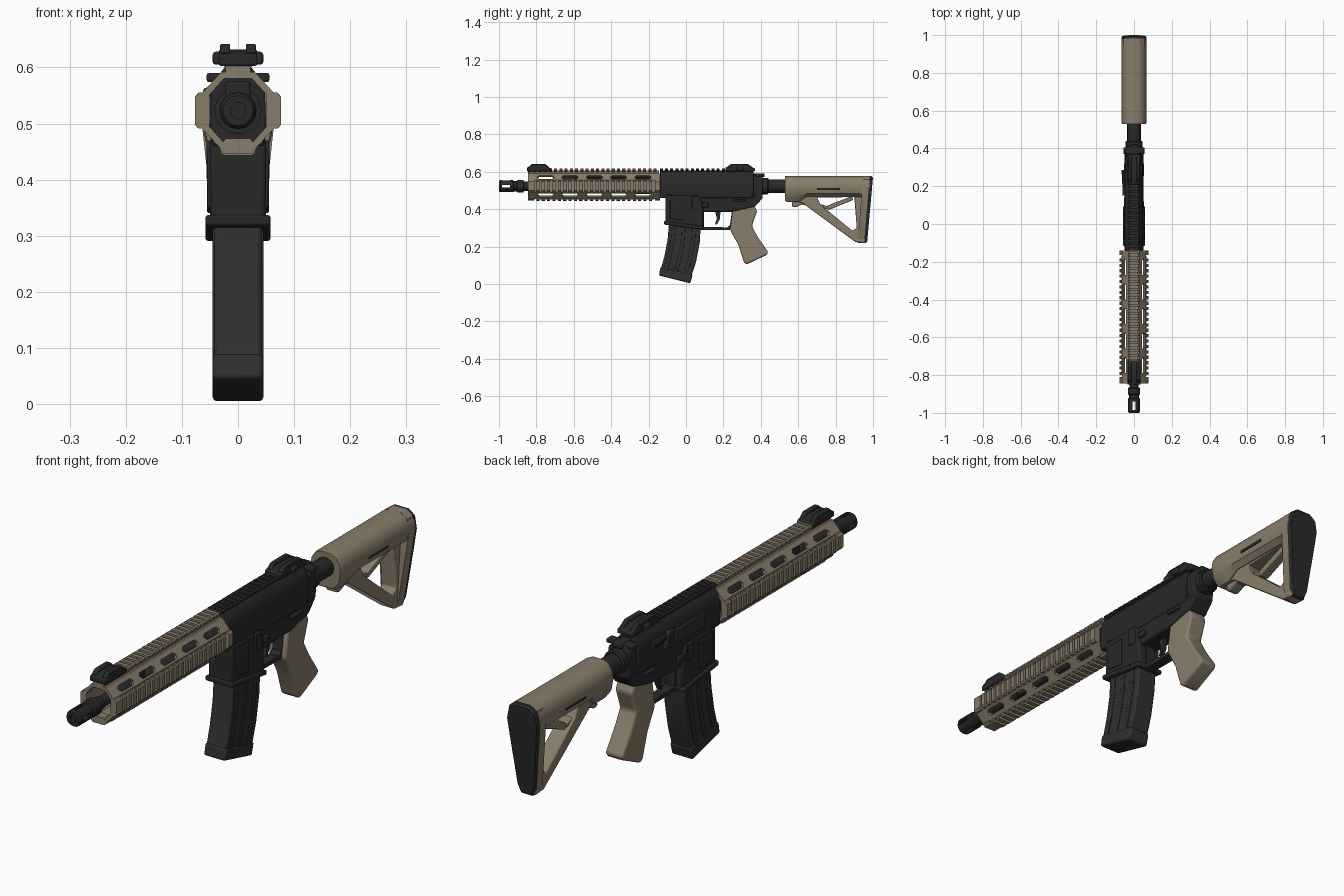
import bpy, bmesh
from math import sin, cos, pi, radians
from mathutils import Vector

if "Cube" in bpy.data.objects:
    bpy.data.objects.remove(bpy.data.objects["Cube"], do_unlink=True)

AXIS = 0.523  # bore height
made = []


def material(name, rgb):
    m = bpy.data.materials.new(name)
    m.use_nodes = True
    m.diffuse_color = (*rgb, 1)
    bsdf = m.node_tree.nodes["Principled BSDF"]
    bsdf.inputs["Base Color"].default_value = (*rgb, 1)
    bsdf.inputs["Roughness"].default_value = 0.7
    return m


TAN = material("tan polymer", (0.25, 0.205, 0.145))
BLACK = material("black metal", (0.022, 0.022, 0.023))
GREY = material("dark polymer", (0.029, 0.029, 0.03))


def solid(name, parts, mat, bevel=0, cyclic=False, segments=2):
    """Skin each list of rings into a closed solid."""
    bm = bmesh.new()
    for rings in parts:
        loops = [[bm.verts.new(p) for p in r] for r in rings]
        n = len(loops[0])
        pairs = list(zip(loops, loops[1:]))
        if cyclic:
            pairs.append((loops[-1], loops[0]))
        else:
            bm.faces.new(loops[0])
            bm.faces.new(loops[-1])
        for a, b in pairs:
            for i in range(n):
                j = (i + 1) % n
                bm.faces.new((a[i], a[j], b[j], b[i]))
    bmesh.ops.recalc_face_normals(bm, faces=bm.faces)
    me = bpy.data.meshes.new(name)
    bm.to_mesh(me)
    bm.free()
    me.materials.append(mat)
    ob = bpy.data.objects.new(name, me)
    bpy.context.collection.objects.link(ob)
    if bevel:
        mod = ob.modifiers.new("bevel", "BEVEL")
        mod.width, mod.segments, mod.angle_limit = bevel, segments, radians(35)
    made.append(ob)
    return ob


def side(poly, x0, x1):  # (y, z) outline across x
    return [[(x, y, z) for y, z in poly] for x in (x0, x1)]


def along(poly, y0, y1):  # (x, z) outline along y
    return [[(x, y, z) for x, z in poly] for y in (y0, y1)]


def box(x0, x1, y0, y1, z0, z1):
    return side([(y0, z0), (y1, z0), (y1, z1), (y0, z1)], x0, x1)


def both(half):  # right-hand outline, top to bottom, mirrored to a full one
    return half + [(-x, z) for x, z in reversed(half)]


def frame(name, outer, inner, w, mat, bevel=0):
    a, b = side(outer, -w, w)
    c, d = side(inner, -w, w)
    return solid(name, [[a, b, d, c]], mat, bevel, cyclic=True)


def lathe(name, prof, mat, n=16, z=AXIS):
    rings = [[(r * sin(2 * pi * i / n), y, z + r * cos(2 * pi * i / n)) for i in range(n)]
             for y, r in prof]
    return solid(name, [rings], mat)


def turned(pts, a):  # (u, v) outline turned about the bore
    return [(u * cos(a) + v * sin(a), AXIS - u * sin(a) + v * cos(a)) for u, v in pts]


def cut(ob, parts):
    tool = solid("cutter", parts, BLACK)
    tool.hide_render = True
    mod = ob.modifiers.new("cut", "BOOLEAN")
    mod.operation, mod.solver, mod.object = "DIFFERENCE", "EXACT", tool
    bpy.context.view_layer.update()
    ob.data = bpy.data.meshes.new_from_object(ob.evaluated_get(bpy.context.evaluated_depsgraph_get()))
    ob.modifiers.clear()
    made.remove(tool)
    bpy.data.objects.remove(tool, do_unlink=True)


def rail(name, y0, y1, a, v0, v1, mat, pitch=0.028):
    """Toothed accessory rail facing angle a."""
    mid = v1 - 0.012
    parts = [along(turned([(-.022, v0), (-.022, mid + .002), (.022, mid + .002), (.022, v0)], a), y0, y1)]
    tooth = turned([(-.022, mid - .006), (-.031, mid), (-.031, v1 - .005), (-.024, v1),
                    (.024, v1), (.031, v1 - .005), (.031, mid), (.022, mid - .006)], a)
    n = round((y1 - y0) / pitch)
    step = (y1 - y0) / n
    for i in range(n):
        parts.append(along(tooth, y0 + i * step, y0 + i * step + step * 0.58))
    return solid(name, parts, mat)


# Handguard: open eight-sided tube with slots in its diagonal walls
def octagon(d):
    return both([(.03 - d * .4, .592 - d), (.063 - d, .556 - d * .4),
                 (.063 - d, .49 + d * .4), (.03 - d * .4, .454 + d)])


o0, o1 = along(octagon(0), -.845, -.14)
i0, i1 = along(octagon(.012), -.845, -.14)
handguard = solid("handguard", [[o0, o1, i1, i0]], TAN, cyclic=True)
slots = []
for k in range(5):
    y = -.75 + .13 * k
    plan = [(-.012, -.036), (0, -.046), (.012, -.036), (.012, .036), (0, .046), (-.012, .036)]
    for q in range(4):
        a = radians(46 if q % 2 == 0 else -46) + (pi if q > 1 else 0)
        rings = []
        for v in (.04, .09):
            rings.append([(p[0], y + dy, p[1]) for u, dy in plan for p in turned([(u, v)], a)])
        slots.append(rings)
cut(handguard, slots)
rail("top_handguard_rail", -.845, -.145, 0, .06, .095, TAN)
rail("left_handguard_rail", -.80, -.17, pi / 2, .058, .077, TAN)
rail("right_handguard_rail", -.80, -.17, -pi / 2, .058, .077, TAN)
rail("bottom_handguard_rail", -.80, -.17, pi, .062, .08, TAN)
lug = [(-.022, .05), (-.032, .062), (-.032, .07), (-.024, .077), (.024, .077), (.032, .07), (.032, .062), (.022, .05)]
solid("handguard_end_lugs", [along(turned(lug, a), *ys) for a in (pi / 2, -pi / 2, pi)
                             for ys in ((-.845, -.81), (-.165, -.14))], TAN)

# Barrel and slotted muzzle device
lathe("barrel", [(-.93, .021), (-.5, .021), (-.48, .026), (-.13, .026)], BLACK)
lathe("barrel_nut", [(-.27, .042), (-.13, .042)], BLACK)
lathe("gas_tube", [(-.62, .008), (-.13, .008)], BLACK, 8, AXIS + .042)
solid("gas_block", [box(-.022, .022, -.66, -.59, .50, .575)], BLACK, .005)
muzzle = lathe("muzzle_device", [(-.9, .014), (-1, .014), (-1, .027), (-.993, .032), (-.925, .032),
                                 (-.92, .027), (-.905, .027), (-.9, .033), (-.87, .033), (-.865, .025),
                                 (-.84, .025)], BLACK)
cut(muzzle, [box(-.05, .05, -.985, -.94, AXIS - .007, AXIS + .007)])
cut(muzzle, [box(-.007, .007, -.985, -.94, AXIS - .05, AXIS + .05)])

# Upper receiver
solid("upper_receiver", [along(both([(.022, .602), (.036, .585), (.048, .555), (.05, .5), (.046, .46)]),
                               -.14, .36)], BLACK, .004)
solid("upper_receiver_rear", [along(both([(.022, .585), (.044, .565), (.047, .5), (.044, .46)]),
                                    .36, .41)], BLACK, .006)
rail("receiver_rail", -.14, .33, 0, .06, .095, BLACK)
solid("charging_handle", [box(-.02, .02, .33, .42, .572, .592), box(-.056, .056, .37, .405, .574, .59)], BLACK, .004)
solid("ejection_cover", [box(-.054, -.045, -.04, .14, .495, .55)], GREY, .003)
solid("case_deflector", [side([(.15, .49), (.21, .50), (.19, .565), (.15, .56)], -.062, -.04)], BLACK, .006)
lathe("forward_assist", [(.2, .012), (.27, .016), (.285, .016)], BLACK, 10, .545).location.x = -.05

# Lower receiver, magazine well and small controls
solid("lower_receiver", [side([(-.05, .48), (.05, .40), (.09, .385), (.26, .39), (.37, .415),
                               (.41, .46), (.41, .50)], -.043, .043)], BLACK, .006)
solid("magazine_well", [side([(-.11, .475), (-.11, .325), (.09, .30), (.09, .42), (.07, .475)],
                             -.05, .05)], BLACK, .008)
solid("magazine_well_lip", [side([(-.117, .338), (-.117, .318), (.094, .29), (.094, .308)],
                                 -.058, .058)], BLACK, .005)
for s in (-1, 1):
    solid("magazine_well_panel", [side([(-.085, .45), (-.085, .35), (-.01, .34), (-.01, .45)],
                                       s * .045, s * .055)], BLACK, .003)
    solid("receiver_controls", [box(s * .04, s * .056, .03, .065, .40, .47),
                                box(s * .04, s * .054, .085, .12, .41, .435),
                                box(s * .04, s * .054, .255, .32, .438, .452)], BLACK, .003)
    solid("takedown_pins", [along([(s * .03 + .02 * cos(pi * i / 4), .475 + .012 * sin(pi * i / 4))
                                   for i in range(8)], y, y + .024) for y in (-.1, .35)], BLACK)
frame("trigger_guard", [(.08, .40), (.27, .40), (.255, .30), (.23, .288), (.08, .29)],
      [(.095, .385), (.245, .385), (.235, .315), (.22, .303), (.095, .306)], .02, BLACK)
solid("trigger", [side([(.155, .39), (.185, .39), (.18, .345), (.165, .318), (.155, .32), (.165, .35)],
                       -.008, .008)], BLACK)


# Curved magazine: front and back edge points from top to floor
def magazine(edges, w, t0=0, t1=1):
    rings = []
    for f, b in edges:
        f, b = Vector(f), Vector(b)
        p, q = f.lerp(b, t0), f.lerp(b, t1)
        rings.append([(-w, *p), (w, *p), (w, *q), (-w, *q)])
    return rings


curve = [((-.09, .34), (.08, .34)), ((-.098, .24), (.074, .225)), ((-.115, .15), (.054, .12)),
         ((-.135, .08), (.03, .045))]
solid("magazine_body", [magazine(curve, .042)], GREY, .006)
solid("magazine_ribs", [magazine(curve, .045, t, t + .11) for t in (.1, .42, .74)], GREY, .002)
solid("magazine_floor", [magazine([((-.135, .09), (.034, .052)), ((-.143, .045), (.021, .004))],
                                  .045, -.01, 1.01)], GREY, .007)

# Pistol grip
solid("pistol_grip", [side([(.25, .395), (.30, .41), (.365, .42), (.38, .39), (.352, .31), (.385, .25),
                            (.44, .17), (.43, .155), (.325, .105), (.31, .115), (.28, .21), (.235, .29)],
                           -.037, .037)], TAN, .016, segments=3)

# Buffer tube
lathe("buffer_tube", [(.41, .036), (.60, .036)], BLACK)
lathe("castle_nut", [(.405, .04), (.41, .045), (.435, .045), (.44, .04)], BLACK)


# Shoulder stock: rounded comb, open triangular frame, rubber pad
def comb(y, low, s=1):
    half = [(.024, .577), (.046, .567), (.061, .545), (.066, .515), (.058, .485 + (low - .47) * .5), (.035, low)]
    return [(x * s, y, z) for x, z in both(half)]


solid("stock_comb", [[comb(.53, .445, .96), comb(.54, .438), comb(.60, .438), comb(.645, .468),
                      comb(.98, .465)]], TAN)
frame("stock_frame", [(.57, .49), (.98, .49), (.958, .22), (.905, .225), (.62, .435), (.575, .445)],
      [(.70, .462), (.90, .465), (.913, .30), (.89, .285), (.755, .395), (.72, .425)], .032, TAN, .005)
solid("stock_brace", [side([(.745, .415), (.76, .395), (.895, .45), (.885, .47)], -.02, .02)], TAN, .004)
solid("stock_lever", [side([(.57, .45), (.565, .415), (.585, .41), (.62, .425), (.75, .40), (.76, .415),
                            (.64, .45)], -.022, .022)], TAN, .004)
for s in (-1, 1):
    solid("stock_side_slot", [box(s * .058, s * .066, .70, .82, .503, .516)], BLACK, .002)
rear_back = both([(.03, .577), (.055, .56), (.066, .515), (.058, .44), (.036, .25), (.024, .22)])
solid("stock_rear_wall", [[[(x, .945 + (z - .22) * .085 + d, z) for x, z in rear_back] for d in (-.028, .007)]],
      TAN)
solid("butt_pad", [[[(x * s, .945 + (z - .22) * .085 + d, .4 + (z - .4) * s) for x, z in rear_back]
                    for d, s in ((.006, 1), (.017, 1), (.024, .95))]], BLACK)


# Folded sights
def sight(name, y0, y1):
    n = y1 - y0
    low = [(y0, .603), (y0, .622), (y0 + .2 * n, .632), (y1 - .25 * n, .632), (y1, .618), (y1, .603)]
    ear = [(y0 + .05 * n, .625), (y0 + .2 * n, .642), (y1 - .25 * n, .642), (y1 - .05 * n, .62)]
    parts = [side(low, -.034, .034)] + [side(ear, min(s * .014, s * .032), max(s * .014, s * .032))
                                        for s in (-1, 1)]
    solid(name, parts, BLACK, .003)


sight("front_sight", -.85, -.72)
sight("rear_sight", .21, .37)
solid("rear_sight_knob", [box(-.045, .045, .27, .305, .605, .628)], BLACK, .005)

# Smooth shading with sharp edges kept
bpy.ops.object.select_all(action="DESELECT")
for ob in made:
    ob.select_set(True)
bpy.context.view_layer.objects.active = made[0]
bpy.ops.object.shade_smooth_by_angle(angle=radians(32))
